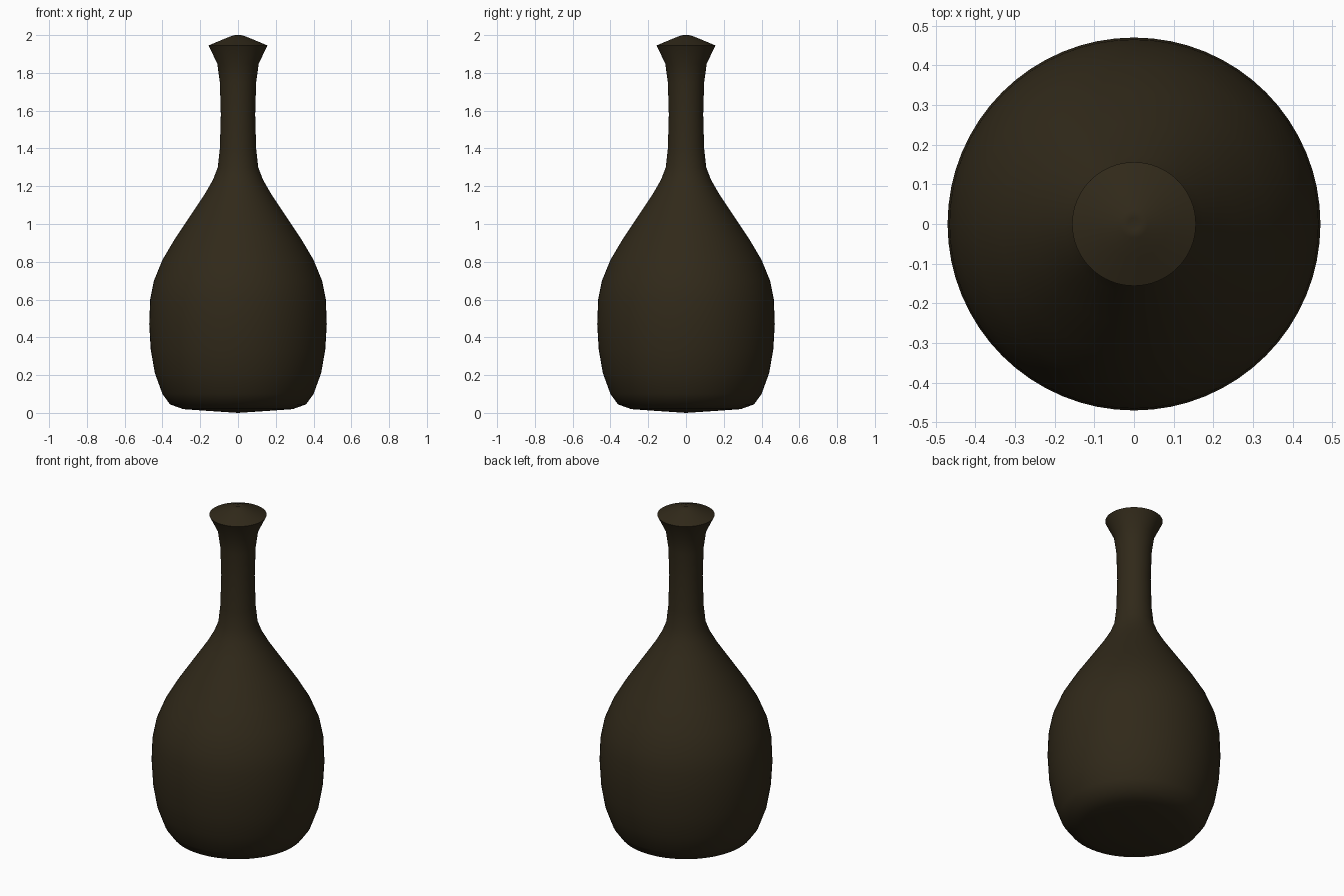
import bpy, bmesh, math

if "Cube" in bpy.data.objects:
    bpy.data.objects.remove(bpy.data.objects["Cube"])

SEGMENTS = 64

# Bottle silhouette as (radius, height), from base centre to top centre
PROFILE = [
    (0, 0.0), (0.15, 0.01), (0.29, 0.02), (0.36, 0.045), (0.40, 0.10),
    (0.44, 0.21), (0.462, 0.335), (0.47, 0.47), (0.465, 0.60),
    (0.445, 0.70), (0.40, 0.81), (0.335, 0.92), (0.255, 1.04),
    (0.175, 1.16), (0.132, 1.235), (0.107, 1.30), (0.096, 1.40),
    (0.091, 1.58), (0.096, 1.75), (0.11, 1.85), (0.156, 1.945),
    (0.085, 1.975), (0.035, 1.995), (0.015, 2.0), (0, 1.992),
]


def lathe(name, profile, segments):
    bm = bmesh.new()
    verts = [bm.verts.new((r, 0, z)) for r, z in profile]
    edges = [bm.edges.new(pair) for pair in zip(verts, verts[1:])]
    bmesh.ops.spin(bm, geom=verts + edges, cent=(0, 0, 0), axis=(0, 0, 1),
                   angle=math.tau, steps=segments, use_duplicate=False)
    bmesh.ops.remove_doubles(bm, verts=bm.verts, dist=0.0005)
    bmesh.ops.recalc_face_normals(bm, faces=bm.faces)
    mesh = bpy.data.meshes.new(name)
    bm.to_mesh(mesh)
    bm.free()
    obj = bpy.data.objects.new(name, mesh)
    bpy.context.collection.objects.link(obj)
    return obj


# Bottle body with neck and closed flared lip
bottle = lathe("bottle", PROFILE, SEGMENTS)

# Dark brown glass
glass = bpy.data.materials.new("dark_brown")
glass.diffuse_color = (0.03, 0.022, 0.01, 1)
glass.use_nodes = True
glass.node_tree.nodes["Principled BSDF"].inputs["Base Color"].default_value = glass.diffuse_color
bottle.data.materials.append(glass)

# Smooth surface with a crisp lip edge
bpy.context.view_layer.objects.active = bottle
bottle.select_set(True)
bpy.ops.object.shade_smooth_by_angle(angle=math.radians(60))
